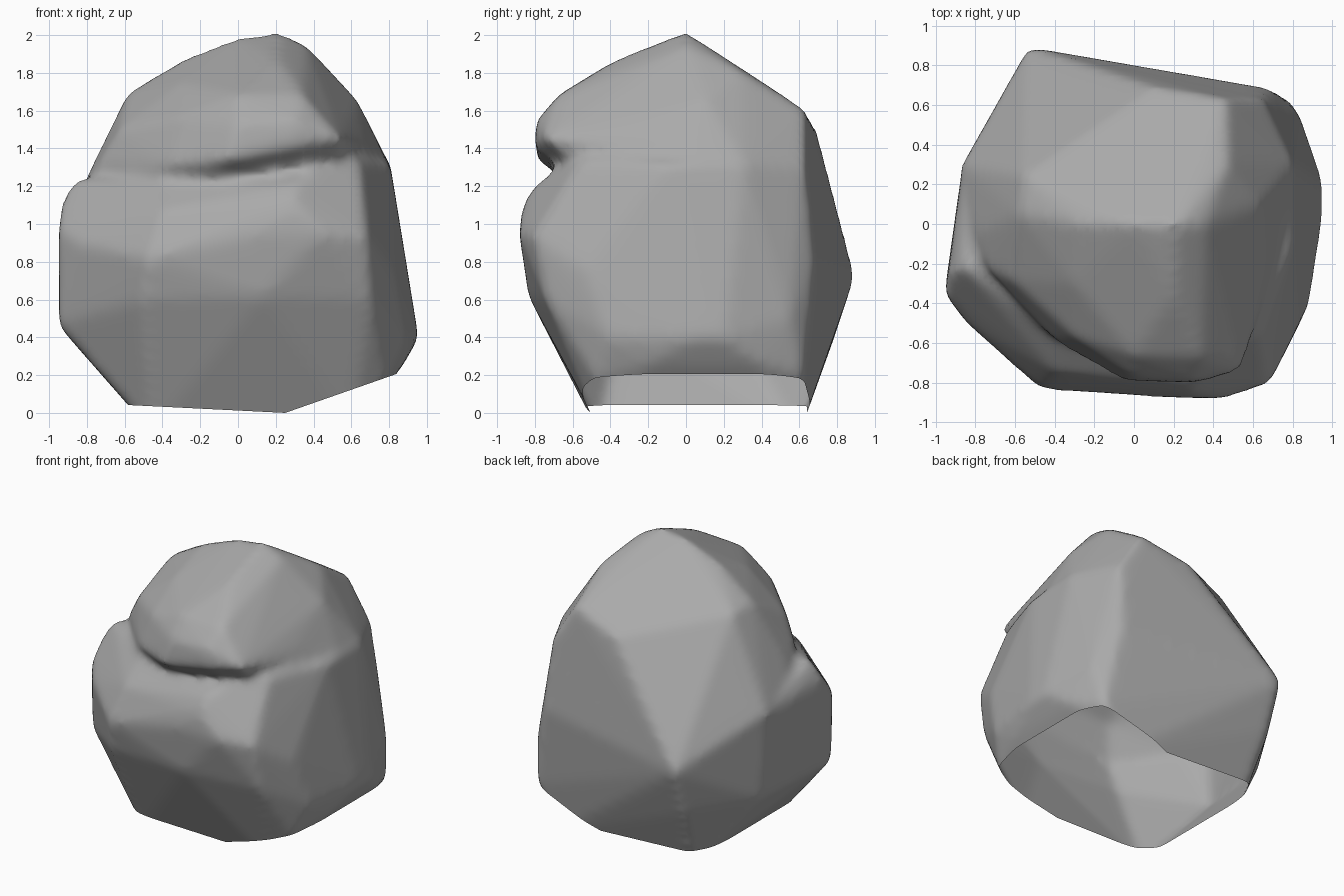
import bpy, bmesh
from mathutils import Vector

if "Cube" in bpy.data.objects:
    bpy.data.objects.remove(bpy.data.objects["Cube"])

stone = bpy.data.materials.new("grey_stone")
stone.use_nodes = True
grey = (0.4, 0.4, 0.4, 1)
stone.diffuse_color = grey
stone.node_tree.nodes["Principled BSDF"].inputs["Base Color"].default_value = grey

CENTRE = Vector((0, 0, 0.9))
WEAR_ALLOWANCE = 1.006  # corners start slightly proud, since smoothing wears them


def hull(bm, points):
    """Add one convex block through its corner points."""
    verts = [bm.verts.new(CENTRE + (Vector(p) - CENTRE) * WEAR_ALLOWANCE) for p in points]
    result = bmesh.ops.convex_hull(bm, input=verts)
    loose = {v for v in result["geom_interior"] + result["geom_unused"]
             if isinstance(v, bmesh.types.BMVert)}
    bmesh.ops.delete(bm, geom=list(loose), context="VERTS")


# Wide lower block, with a rounded shelf that drops towards the right
shelf = [(-.86, -.22, 1.23), (-.93, -.26, 1.11), (-.95, -.35, .98), (-.83, -.51, .9),
         (-.47, -.83, .82), (.13, -.87, .95), (.45, -.88, .95), (.68, -.8, .93),
         (.3, -.86, 1.1), (.3, -.8, 1.2), (.4, -.7, 1.28), (-.4, -.74, 1.07),
         (-.4, -.56, 1.23), (.64, -.55, 1.34)]
walls = [(-.95, -.34, .47), (-.86, .3, 1.02), (-.82, .3, .4), (.13, -.83, .62),
         (-.5, -.77, .6), (.7, -.74, .6), (.95, .05, .4), (.95, .2, .4),
         (.88, -.4, .4), (.82, -.52, .75), (.83, .55, .5), (.68, .68, .8),
         (-.53, .89, .73), (-.52, .78, .4), (.8, -.1, 1.32), (.8, .3, 1.32),
         (.65, .62, 1.3)]
foot = [(-.45, -.46, -.1), (-.45, .58, -.1), (.6, -.44, -.1), (.6, .6, -.1),
        (.78, -.48, .18), (.78, .62, .2), (.87, -.2, .26), (.87, .4, .26)]

# Upper block, overhanging the shelf in front and sloping to the back
lip = [(-.73, -.23, 1.32), (-.4, -.59, 1.3), (-.05, -.79, 1.34), (.3, -.8, 1.41),
       (.54, -.74, 1.45), (.65, -.28, 1.46), (0, -.77, 1.53), (.3, -.79, 1.54),
       (-.62, -.28, 1.5), (-.3, -.57, 1.56)]
crown = [(-.58, .05, 1.69), (0, -.66, 1.68), (.34, -.67, 1.68), (-.28, 0, 1.87),
         (-.3, -.3, 1.74), (.2, -.36, 1.87), (0, 0, 1.98), (.22, 0, 2.01),
         (.36, 0, 1.94), (.63, .1, 1.65), (.47, .3, 1.8), (.46, .63, 1.6),
         (.1, .69, 1.49)]
seat = [(-.55, .25, 1.67), (-.53, .89, .73), (-.87, .3, 1.02), (-.88, 0, 1.02),
        (-.79, -.05, 1.26), (.8, .3, 1.31), (.79, .05, 1.31),
        (.65, .63, 1.3), (.68, .68, .8), (-.4, -.3, 1), (.5, -.4, 1.1)]

bm = bmesh.new()
hull(bm, shelf + walls + foot)
hull(bm, lip + crown + seat)
bmesh.ops.recalc_face_normals(bm, faces=bm.faces)
mesh = bpy.data.meshes.new("boulder")
bm.to_mesh(mesh)
bm.free()
boulder = bpy.data.objects.new("boulder", mesh)
bpy.context.collection.objects.link(boulder)

# Fuse the blocks and wear down the edges
fuse = boulder.modifiers.new("fuse", "REMESH")
fuse.mode = "VOXEL"
fuse.voxel_size = 0.03
wear = boulder.modifiers.new("wear", "SMOOTH")
wear.factor = 0.5
wear.iterations = 10
graph = bpy.context.evaluated_depsgraph_get()
worn = bpy.data.meshes.new_from_object(boulder.evaluated_get(graph))
boulder.modifiers.clear()
boulder.data = worn

# Open the underside with a nearly level cut and a rising cut on the left
bm = bmesh.new()
bm.from_mesh(worn)
for normal in ((-.05, 0, -1), (.35, 0, -1)):
    bmesh.ops.bisect_plane(bm, geom=bm.verts[:] + bm.edges[:] + bm.faces[:],
                           plane_co=(.25, 0, 0), plane_no=normal, clear_outer=True)
for face in bm.faces:
    face.smooth = True
    face.material_index = 0
bm.to_mesh(worn)
bm.free()
worn.materials.clear()
worn.materials.append(stone)
